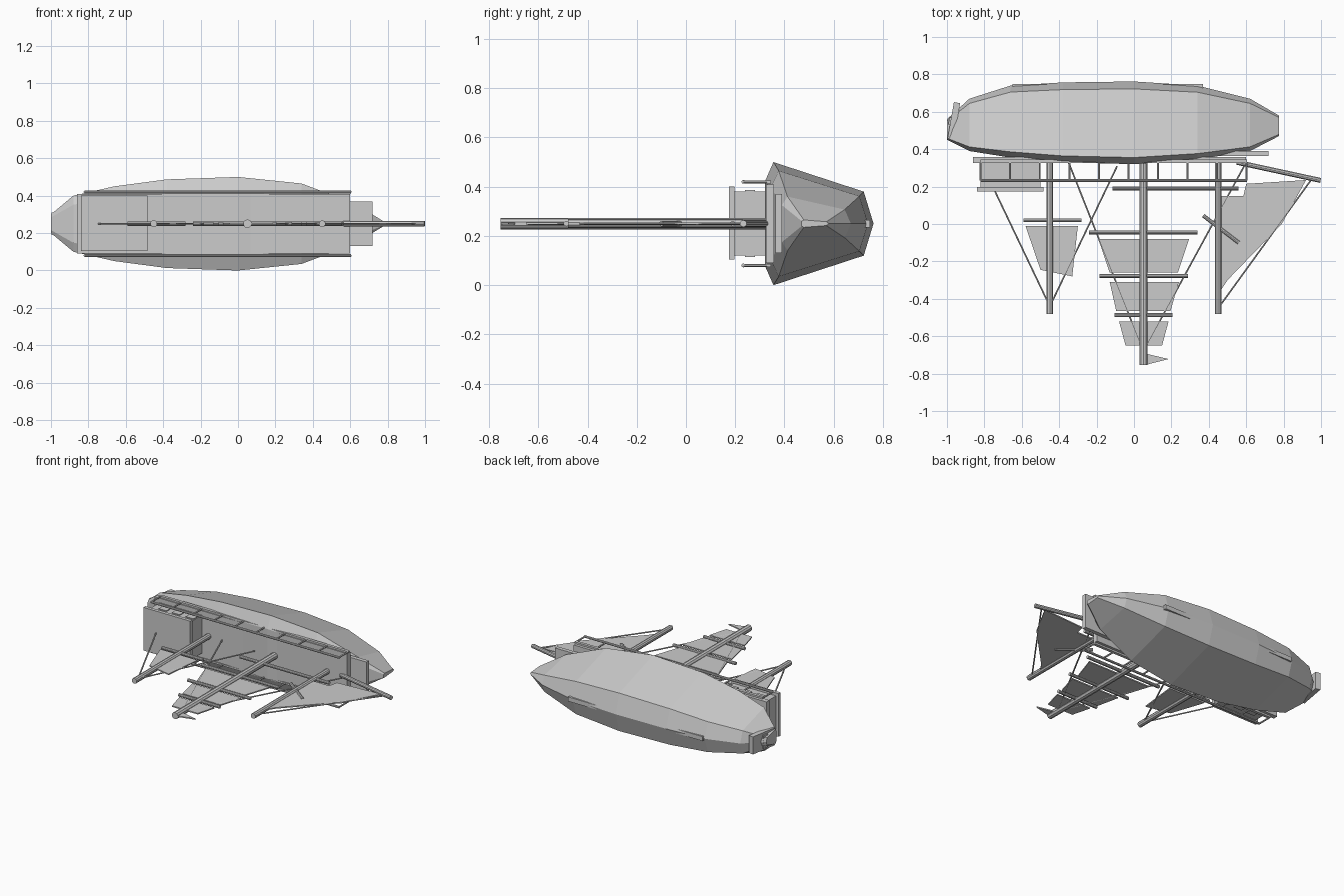
import bpy, bmesh, math
from mathutils import Vector

MID = 0.25  # height of the ship's centreline (the ship lies on its side)


def mesh_object(name, verts, faces):
    me = bpy.data.meshes.new(name)
    me.from_pydata(verts, [], faces)
    bm = bmesh.new()
    bm.from_mesh(me)
    bmesh.ops.recalc_face_normals(bm, faces=bm.faces)
    bm.to_mesh(me)
    bm.free()
    ob = bpy.data.objects.new(name, me)
    bpy.context.collection.objects.link(ob)
    return ob


def box(name, x0, x1, y0, y1, z0, z1, turn=0):
    bpy.ops.mesh.primitive_cube_add(
        size=1, location=((x0 + x1) / 2, (y0 + y1) / 2, (z0 + z1) / 2))
    ob = bpy.context.object
    ob.name = name
    ob.scale = (x1 - x0, y1 - y0, z1 - z0)
    ob.rotation_euler.z = math.radians(turn)
    return ob


def rod(name, a, b, r, z=MID, sides=10, tip=None):
    a, b = Vector((*a, z)), Vector((*b, z))
    d = b - a
    bpy.ops.mesh.primitive_cone_add(
        vertices=sides, radius1=r, radius2=r if tip is None else tip,
        depth=d.length, location=(a + b) / 2)
    ob = bpy.context.object
    ob.name = name
    ob.rotation_euler = d.to_track_quat('Z', 'Y').to_euler()
    return ob


def sail(name, outline, t=0.004):
    n = len(outline)
    verts = [(x, y, MID + s) for s in (-t, t) for x, y in outline]
    faces = [tuple(range(n)), tuple(range(n, 2 * n))]
    faces += [(i, (i + 1) % n, n + (i + 1) % n, n + i) for i in range(n)]
    return mesh_object(name, verts, faces)


# Hull: lofted stations of (x, deck y, keel y, half beam)
stations = [(-1.0, 0.45, 0.56, 0.05), (-0.88, 0.39, 0.67, 0.15),
            (-0.66, 0.355, 0.74, 0.20), (-0.38, 0.33, 0.757, 0.237),
            (0.0, 0.32, 0.762, 0.25), (0.34, 0.345, 0.74, 0.215),
            (0.62, 0.39, 0.67, 0.11), (0.775, 0.47, 0.58, 0.015)]
section = [(0, -0.68), (0.08, -1), (0.91, -0.52), (1, 0),
           (0.91, 0.52), (0.08, 1), (0, 0.68)]
m = len(section)
verts = [(x, a + f * (b - a), MID + k * w)
         for x, a, b, w in stations for f, k in section]
faces = [(s * m + i, s * m + (i + 1) % m, (s + 1) * m + (i + 1) % m, (s + 1) * m + i)
         for s in range(len(stations) - 1) for i in range(m)]
faces += [tuple(range(m)), tuple(range(len(verts) - m, len(verts)))]
mesh_object("hull", verts, faces)
box("keel", -0.65, 0.37, 0.715, 0.748, 0.235, 0.265)

# Decks
box("main_deck", -0.86, 0.60, 0.325, 0.358, 0.09, 0.41)
box("fore_deck", 0.45, 0.72, 0.363, 0.39, 0.13, 0.37)

# Stern cabin, roof and windows
box("stern_cabin", -0.82, -0.50, 0.195, 0.33, 0.12, 0.38)
box("cabin_roof", -0.84, -0.485, 0.175, 0.198, 0.105, 0.40)
for x in (-0.74, -0.64, -0.535):
    for z in (0.12, 0.38):
        box("cabin_window", x - 0.03, x + 0.03, 0.24, 0.28, z - 0.006, z + 0.006)

# Stern board with windows
box("stern_board", -0.98, -0.946, 0.455, 0.65, 0.19, 0.31, -10)
for z in (0.215, 0.25, 0.285):
    box("stern_window", -0.99, -0.97, 0.53, 0.57, z - 0.01, z + 0.01, -10)

# Rails and posts on both sides
for z in (0.08, 0.42):
    rod("rail", (-0.82, 0.233), (0.605, 0.233), 0.008, z, 8)
    box("gunwale", -0.82, 0.605, 0.325, 0.345, z - 0.006, z + 0.006)
    for i in range(10):
        x = -0.82 + i * 0.158
        rod("rail_post", (x, 0.33), (x, 0.233), 0.006, z, 6)

# Masts, bowsprit, yards and booms
rod("mizzen_mast", (-0.45, 0.33), (-0.45, -0.48), 0.019)
rod("main_mast", (0.05, 0.33), (0.05, -0.754), 0.023)
rod("fore_mast", (0.45, 0.35), (0.45, -0.48), 0.018)
rod("bowsprit", (0.55, 0.33), (0.998, 0.233), 0.014)
for x0, y0, x1, y1 in [(-0.59, 0.02, -0.28, 0.02), (-0.24, -0.045, 0.34, -0.045),
                       (-0.185, -0.277, 0.29, -0.277), (-0.105, -0.487, 0.205, -0.487),
                       (-0.115, 0.19, 0.56, 0.19), (0.37, 0.045, 0.56, -0.10)]:
    rod("yard", (x0, y0), (x1, y1), 0.011)

# Sails and flag
sail("mizzen_sail", [(-0.58, -0.01), (-0.30, -0.01), (-0.33, -0.28), (-0.50, -0.245)])
for y0, y1, a, b, c, d in [(-0.08, -0.26, -0.19, 0.295, 0.235, -0.13),
                           (-0.31, -0.465, -0.13, 0.24, 0.195, -0.095),
                           (-0.52, -0.65, -0.08, 0.185, 0.15, -0.045)]:
    sail("main_sail", [(a, y0), (b, y0), (c, y1), (d, y1)])
sail("jib_sail", [(0.46, 0.15), (0.585, 0.15), (0.60, 0.215), (0.92, 0.235),
                  (0.79, 0.0), (0.50, -0.30), (0.46, -0.36)])
sail("flag", [(0.05, -0.69), (0.185, -0.722), (0.06, -0.754)])

# Rigging
for a, b in [((-0.76, 0.21), (-0.45, -0.44)), ((-0.09, 0.31), (-0.45, -0.44)),
             ((-0.35, 0.33), (0.05, -0.68)), ((0.60, 0.33), (0.05, -0.68)),
             ((0.95, 0.24), (0.45, -0.45))]:
    rod("stay_rope", a, b, 0.005, MID, 6)
